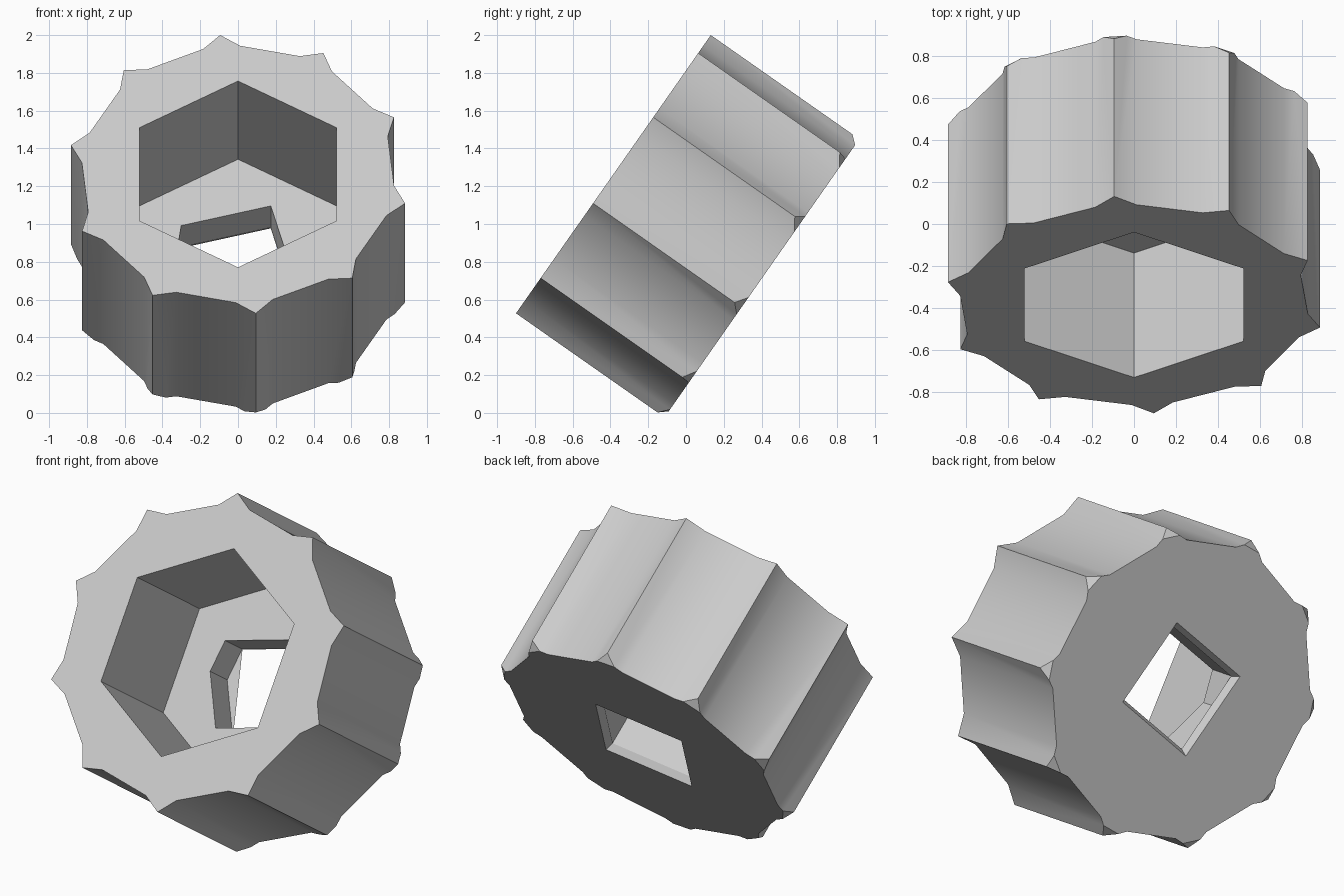
import bpy, bmesh
from math import radians, cos, sin
from mathutils import Vector

cube = bpy.data.objects.get("Cube")
if cube:
    bpy.data.objects.remove(cube)

DEPTH = 0.96
CHAMFER = 0.045
TIP_R, GROOVE_R = 0.904, 0.83
TIPS, STEP, FIRST = 10, 36, 24

grey = bpy.data.materials.new("light_grey")
grey.use_nodes = True
colour = (0.6, 0.6, 0.6, 1)
grey.diffuse_color = colour
grey.node_tree.nodes["Principled BSDF"].inputs["Base Color"].default_value = colour


def polar(r, deg):
    return r * cos(radians(deg)), r * sin(radians(deg))


def loft(rings):
    """Closed solid through stacked rings given as (height, 2D outline)."""
    bm = bmesh.new()
    loops = [[bm.verts.new((x, y, h)) for x, y in pts] for h, pts in rings]
    n = len(loops[0])
    for a, b in zip(loops, loops[1:]):
        for i in range(n):
            j = (i + 1) % n
            bm.faces.new((a[i], a[j], b[j], b[i]))
    bm.faces.new(loops[0][::-1])
    bm.faces.new(loops[-1])
    return bm


def make_object(name, bm):
    bmesh.ops.recalc_face_normals(bm, faces=bm.faces[:])
    mesh = bpy.data.meshes.new(name)
    bm.to_mesh(mesh)
    bm.free()
    mesh.materials.append(grey)
    obj = bpy.data.objects.new(name, mesh)
    bpy.context.collection.objects.link(obj)
    return obj


# Scalloped body: ten sharp ridges with shallow grooves between them
outline = []
for i in range(TIPS):
    a = FIRST + i * STEP
    outline += [polar(TIP_R, a), polar(GROOVE_R, a + 6.8),
                polar(GROOVE_R, a + STEP - 6.8)]
bm = loft([(0, outline), (DEPTH, outline)])

# Clip the back end of every ridge
for i in range(TIPS):
    x, y = polar(1, FIRST + i * STEP)
    cut = bmesh.ops.bisect_plane(
        bm, geom=bm.verts[:] + bm.edges[:] + bm.faces[:],
        plane_co=(x * TIP_R, y * TIP_R, CHAMFER),
        plane_no=Vector((x, y, -1)).normalized(), clear_outer=True)
    edges = [e for e in cut["geom_cut"] if isinstance(e, bmesh.types.BMEdge)]
    bmesh.ops.holes_fill(bm, edges=edges, sides=0)
body = make_object("grooved_knob", bm)


def square(r):
    return [polar(r, 60 + 90 * k) for k in range(4)]


# Hexagonal socket, shaft hole with a bulged side, and flared rear opening
hexagon = [polar(0.602, 30 + 60 * k) for k in range(6)]
shaft = square(0.347)
shaft.insert(2, polar(0.326, 182))
cutters = [
    make_object("socket_cutter", loft([(0.238, hexagon), (1.1, hexagon)])),
    make_object("shaft_cutter", loft([(0.04, shaft), (0.5, shaft)])),
    make_object("rear_cutter", loft([(-0.01, square(0.385)),
                                     (0.04, square(0.344)),
                                     (0.12, square(0.344))])),
]
bpy.ops.object.select_all(action="DESELECT")
bpy.context.view_layer.objects.active = body
body.select_set(True)
for cutter in cutters:
    cutter.hide_render = True
    mod = body.modifiers.new("cut", "BOOLEAN")
    mod.operation = "DIFFERENCE"
    mod.solver = "EXACT"
    mod.object = cutter
    bpy.ops.object.modifier_apply(modifier=mod.name)
    bpy.data.objects.remove(cutter)

# Smooth grooves, sharp ridges, then tilt the part into place
bpy.ops.object.shade_smooth_by_angle(angle=radians(30))
body.rotation_euler = (radians(55), 0, 0)
body.location = (0, 0.402, 0.713)
